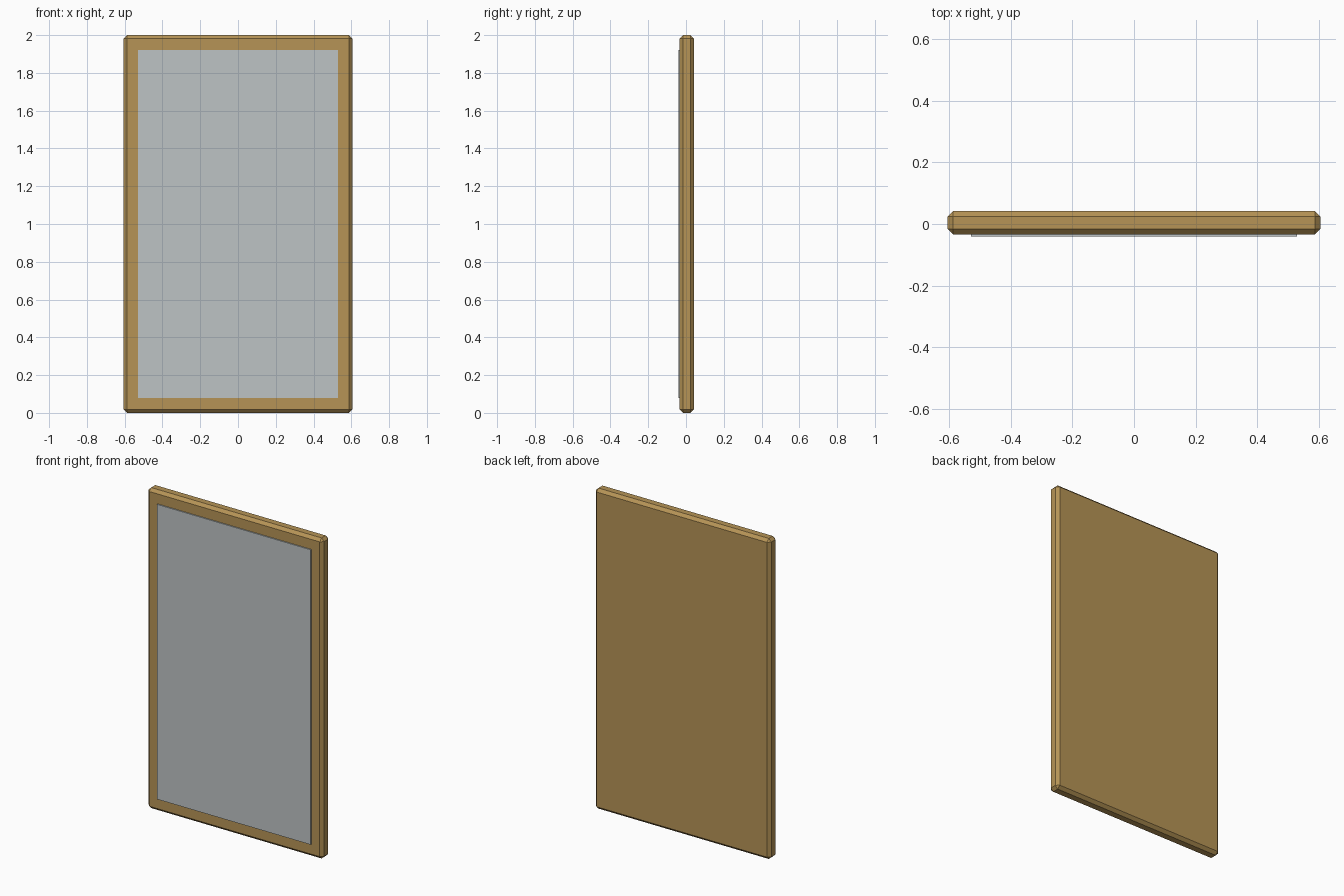
import bpy, bmesh
from mathutils import Vector

if "Cube" in bpy.data.objects:
    bpy.data.objects.remove(bpy.data.objects["Cube"])


def material(name, rgb):
    m = bpy.data.materials.new(name)
    m.diffuse_color = (*rgb, 1.0)
    m.use_nodes = True
    m.node_tree.nodes["Principled BSDF"].inputs["Base Color"].default_value = m.diffuse_color
    return m


def box(name, lo, hi, mat, bevel=0.0):
    lo, hi = Vector(lo), Vector(hi)
    bm = bmesh.new()
    bmesh.ops.create_cube(bm, size=1.0)
    bmesh.ops.scale(bm, vec=hi - lo, verts=bm.verts)
    bmesh.ops.translate(bm, vec=(lo + hi) / 2, verts=bm.verts)
    if bevel:
        bmesh.ops.bevel(bm, geom=bm.edges[:], offset=bevel, offset_type='OFFSET',
                        segments=1, profile=0.5, affect='EDGES')
    me = bpy.data.meshes.new(name)
    bm.to_mesh(me)
    bm.free()
    me.materials.append(mat)
    ob = bpy.data.objects.new(name, me)
    bpy.context.collection.objects.link(ob)
    return ob


wood = material("golden_wood", (0.468, 0.296, 0.093))
glass = material("mirror_grey", (0.515, 0.552, 0.558))

# Chamfered backing board that shows as the frame
box("frame", (-0.606, -0.034, 0.0), (0.606, 0.042, 2.0), wood, bevel=0.018)

# Thin mirror plate standing just proud of the front
box("mirror_plate", (-0.53, -0.041, 0.08), (0.53, -0.033, 1.92), glass)
